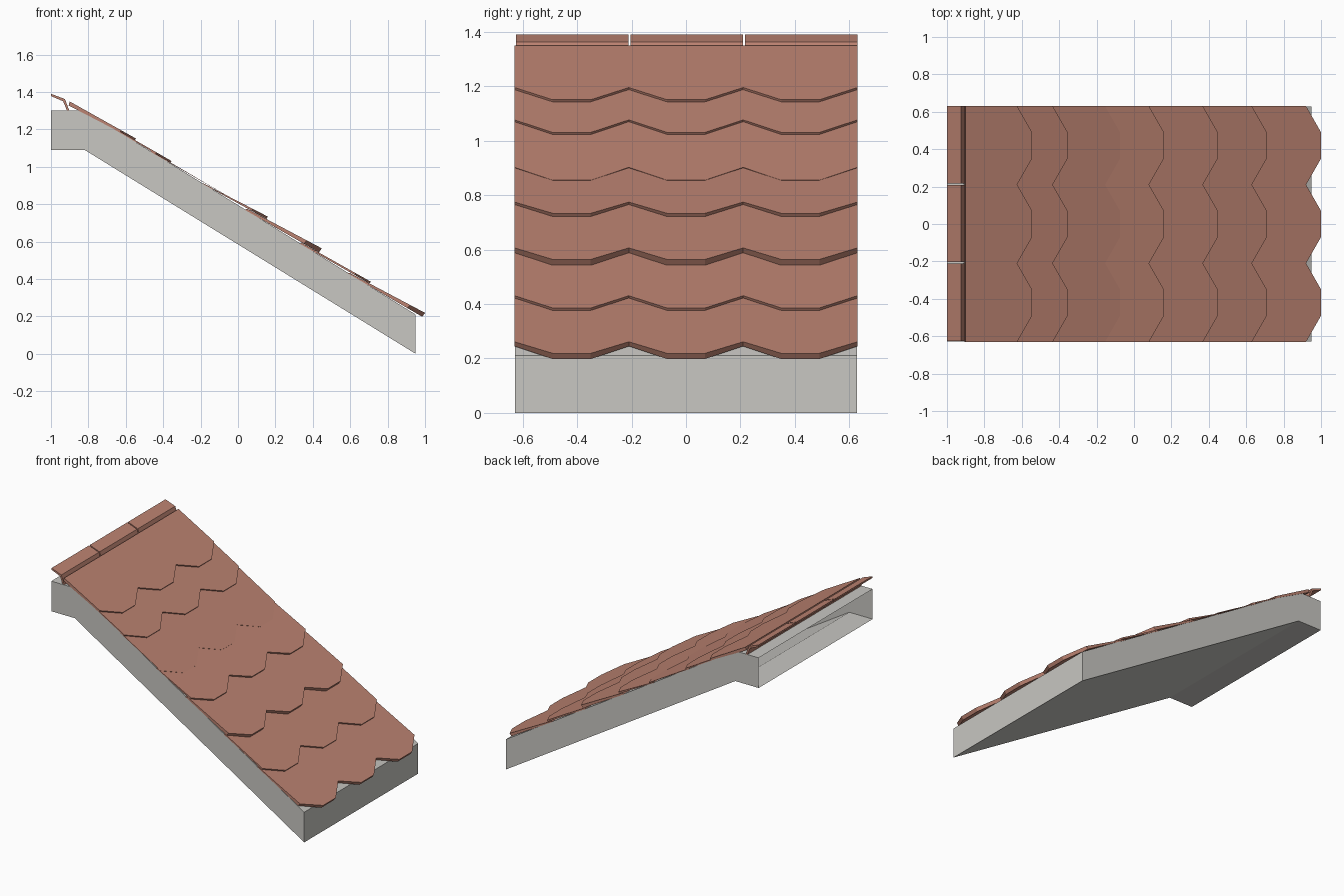
import bpy
import bmesh

if "Cube" in bpy.data.objects:
    bpy.data.objects.remove(bpy.data.objects["Cube"], do_unlink=True)


def make_material(name, rgb):
    mat = bpy.data.materials.new(name)
    mat.use_nodes = True
    mat.diffuse_color = (*rgb, 1)
    mat.node_tree.nodes["Principled BSDF"].inputs["Base Color"].default_value = (*rgb, 1)
    return mat


terracotta = make_material("terracotta", (0.50, 0.225, 0.165))
deck_grey = make_material("deck_grey", (0.58, 0.57, 0.54))


def loft(name, ring_a, ring_b, mat, caps=True, open_side=None):
    """Join two matching rings of points into a solid."""
    bm = bmesh.new()
    a = [bm.verts.new(p) for p in ring_a]
    b = [bm.verts.new(p) for p in ring_b]
    n = len(a)
    for i in range(n):
        if i != open_side:
            j = (i + 1) % n
            bm.faces.new((a[i], a[j], b[j], b[i]))
    if caps:
        bm.faces.new(a[::-1])
        bm.faces.new(b)
    bmesh.ops.recalc_face_normals(bm, faces=bm.faces)
    mesh = bpy.data.meshes.new(name)
    bm.to_mesh(mesh)
    bm.free()
    mesh.materials.append(mat)
    obj = bpy.data.objects.new(name, mesh)
    bpy.context.collection.objects.link(obj)
    return obj


def extrude_y(name, profile, y0, y1, mat, open_side=None):
    return loft(name, [(x, y0, z) for x, z in profile],
                [(x, y1, z) for x, z in profile], mat, open_side=open_side)


def slope(x):
    """Height of the sloping deck top at x."""
    return 1.30 - 0.616 * (x + 0.82)


HALF = 0.63
TILE = 2 * HALF / 3

# Deck: hollow shell, open at the ridge end
deck = [(-1, 1.09), (-0.82, 1.09), (0.95, 0), (0.95, 0.21), (-0.82, 1.30), (-1, 1.30)]
extrude_y("roof_deck", deck, -HALF + 0.002, HALF - 0.002, deck_grey, open_side=5)


# Tile courses: scalloped slabs lying on the slope
def course(name, back, tip, top_back, top_tip, low_back, low_tip):
    def ring(shift, h_back, h_tip):
        def point(x, y):
            t = (x - back) / (tip - back)
            return (x + shift, y, slope(x + shift) + h_back + (h_tip - h_back) * t)
        pts = [point(back, HALF), point(back, -HALF)]
        for k in (-1, 0, 1):
            c = k * TILE
            pts += [point(tip - 0.08, c - TILE / 2),
                    point(tip, c - TILE / 6), point(tip, c + TILE / 6)]
        return pts + [point(tip - 0.08, HALF)]
    shift = -0.5 * (top_tip - low_tip)
    loft(name, ring(shift, low_back, low_tip), ring(0, top_back, top_tip), terracotta)


# tip position, top and underside heights above the deck
rows = [(-0.545, 0.020, 0.009), (-0.355, 0.017, 0.006), (-0.075, 0.014, 0.013),
        (0.16, 0.037, 0.020), (0.448, 0.045, 0.014), (0.71, 0.028, 0.015),
        (1.0, 0.040, 0.010)]
course("tile_course_1", -0.90, rows[0][0], 0.0, rows[0][1], -0.025, rows[0][2])
for i in range(1, len(rows)):
    tip, top, low = rows[i]
    prev_tip, prev_top, prev_low = rows[i - 1]
    back = prev_tip - 0.11
    rise = (top - prev_low) / (tip - prev_tip)
    top_back = max(0.002, prev_low - 0.11 * rise)
    course(f"tile_course_{i + 1}", back, tip, top_back, top, -0.003, low)

# Ridge caps: three bent strips with narrow gaps
ridge = [(-1, 1.39), (-0.925, 1.362), (-0.902, 1.30),
         (-0.914, 1.30), (-0.935, 1.35), (-1, 1.378)]
for i in range(3):
    y = -0.625 + i * 0.421
    extrude_y(f"ridge_cap_{i + 1}", ridge, y, y + 0.413, terracotta)
